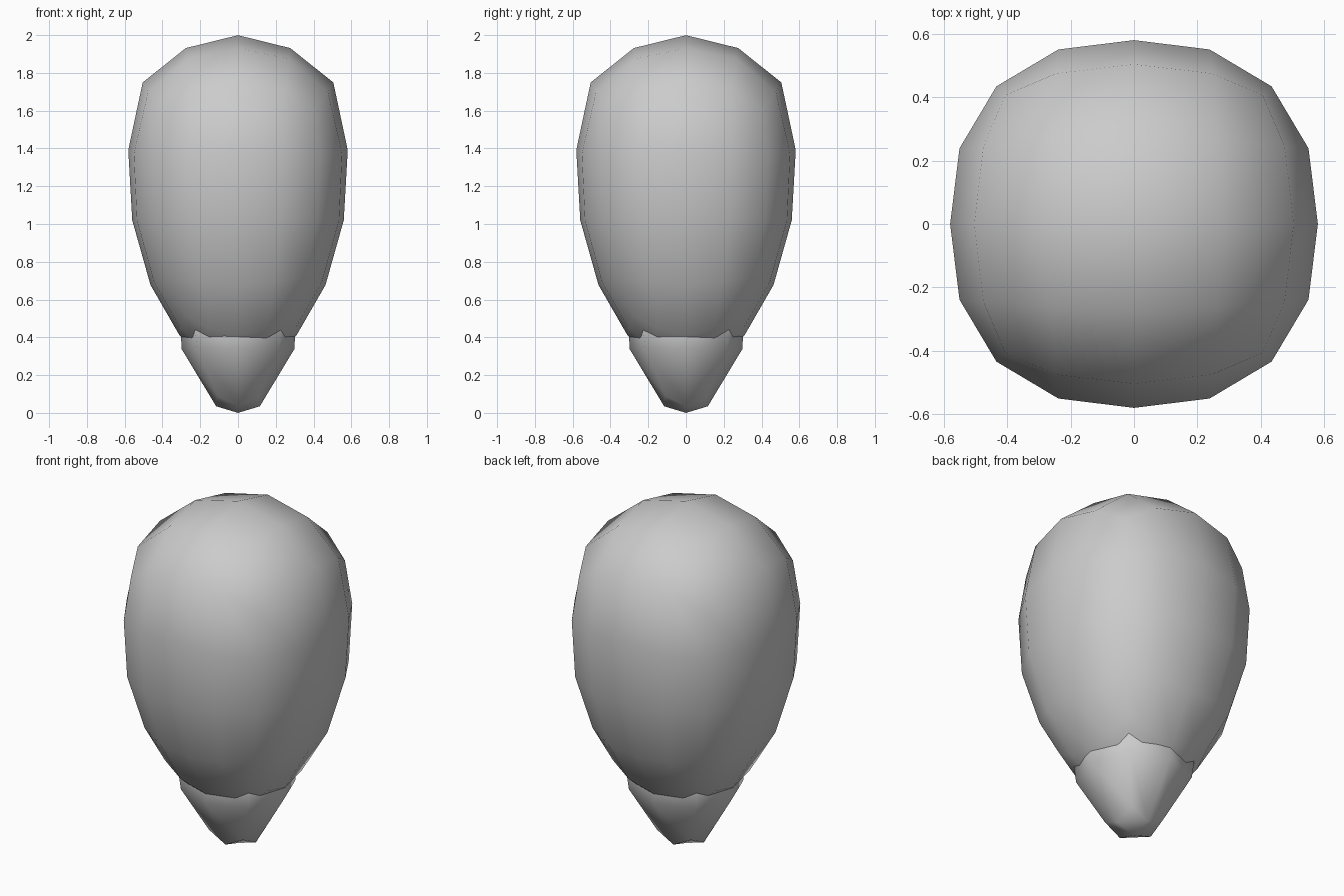
import bpy

if "Cube" in bpy.data.objects:
    bpy.data.objects.remove(bpy.data.objects["Cube"])


def interp(table, z, col):
    """Piecewise-linear lookup in rows of (unit z, new z, xy scale)."""
    if z <= table[0][0]:
        return table[0][col]
    for a, b in zip(table, table[1:]):
        if z <= b[0]:
            t = (z - a[0]) / (b[0] - a[0])
            return a[col] + t * (b[col] - a[col])
    return table[-1][col]


def rounded_cube(name, levels, table, bulge):
    """Subdivided cube whose rows are moved to follow a profile."""
    bpy.ops.mesh.primitive_cube_add(size=2)
    ob = bpy.context.object
    ob.name = name
    mod = ob.modifiers.new("round", 'SUBSURF')
    mod.levels = levels
    bpy.ops.object.modifier_apply(modifier=mod.name)
    for v in ob.data.vertices:
        x, y, z = v.co
        s = interp(table, z, 2) * (1 + bulge * abs(x * y))
        v.co = (x * s, y * s, interp(table, z, 1))
    bpy.ops.object.shade_smooth()
    return ob


# Large rounded envelope, widest in the upper part
rounded_cube("bulb_body", 2, [
    (-0.84, 0.22, 0.43), (-0.79, 0.27, 0.43), (-0.61, 0.41, 0.508),
    (-0.35, 0.66, 0.589), (0, 1.02, 0.667), (0.35, 1.41, 0.747),
    (0.61, 1.75, 0.828), (0.79, 1.94, 0.829), (0.84, 2.0, 0.829)], 0.1)

# Small tapered base, its top hidden inside the body
rounded_cube("base_cap", 1, [
    (-0.84, 0.0, 0.19), (-0.61, 0.035, 0.19), (0, 0.34, 0.357),
    (0.61, 0.6, 0.5), (0.84, 0.64, 0.5)], 0.0)
